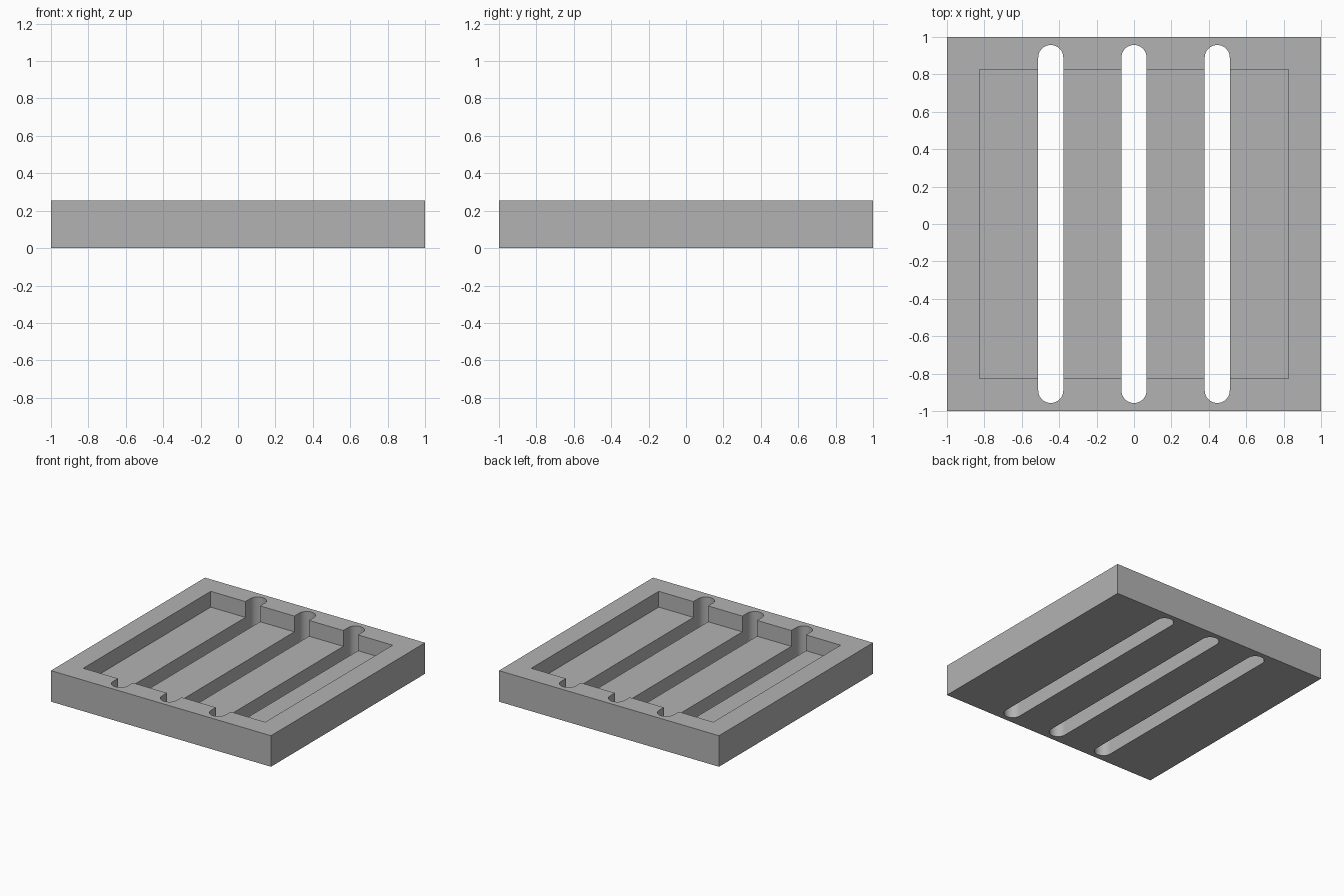
import bpy, bmesh, math

cube = bpy.data.objects.get("Cube")
if cube:
    bpy.data.objects.remove(cube, do_unlink=True)

HEIGHT = 0.255
FLOOR = 0.125
RECESS = 0.827
SLOT_RADIUS = 0.067
SLOT_END = 0.957
SLOT_SPACING = 0.445

grey = bpy.data.materials.new("plain grey")
grey.use_nodes = True
colour = (0.45, 0.45, 0.45, 1)
grey.diffuse_color = colour
grey.node_tree.nodes["Principled BSDF"].inputs["Base Color"].default_value = colour


def prism(name, outline, bottom, top):
    """Extrude a counter-clockwise outline upward into a closed solid."""
    bm = bmesh.new()
    base = bm.faces.new([bm.verts.new((x, y, bottom)) for x, y in outline])
    side = bmesh.ops.extrude_face_region(bm, geom=[base])["geom"]
    for v in side:
        if isinstance(v, bmesh.types.BMVert):
            v.co.z = top
    bmesh.ops.recalc_face_normals(bm, faces=bm.faces[:])
    mesh = bpy.data.meshes.new(name)
    bm.to_mesh(mesh)
    bm.free()
    mesh.materials.append(grey)
    obj = bpy.data.objects.new(name, mesh)
    bpy.context.collection.objects.link(obj)
    return obj


def square(half):
    return [(-half, -half), (half, -half), (half, half), (-half, half)]


def capsule(cx, steps=24):
    """Long slot outline with a half circle at each end."""
    reach = SLOT_END - SLOT_RADIUS
    points = []
    for sign in (1, -1):
        for i in range(steps + 1):
            a = math.pi * i / steps
            points.append((cx + sign * SLOT_RADIUS * math.cos(a),
                           sign * (reach + SLOT_RADIUS * math.sin(a))))
    return points


# Square tray block
tray = prism("slotted_tray", square(1), 0, HEIGHT)

# Shallow recess and three through slots
cutters = [prism("recess_cutter", square(RECESS), FLOOR, HEIGHT + 0.1)]
for i in (-1, 0, 1):
    cutters.append(prism("slot_cutter", capsule(i * SLOT_SPACING), -0.1, HEIGHT + 0.2))

bpy.ops.object.select_all(action="DESELECT")
bpy.context.view_layer.objects.active = tray
tray.select_set(True)
for cutter in cutters:
    cutter.hide_render = True
    mod = tray.modifiers.new("cut", "BOOLEAN")
    mod.operation = "DIFFERENCE"
    mod.solver = "EXACT"
    mod.object = cutter
    bpy.ops.object.modifier_apply(modifier=mod.name)
    bpy.data.objects.remove(cutter, do_unlink=True)

# Smooth slot ends, crisp edges elsewhere
bpy.ops.object.shade_smooth_by_angle(angle=math.radians(30))
